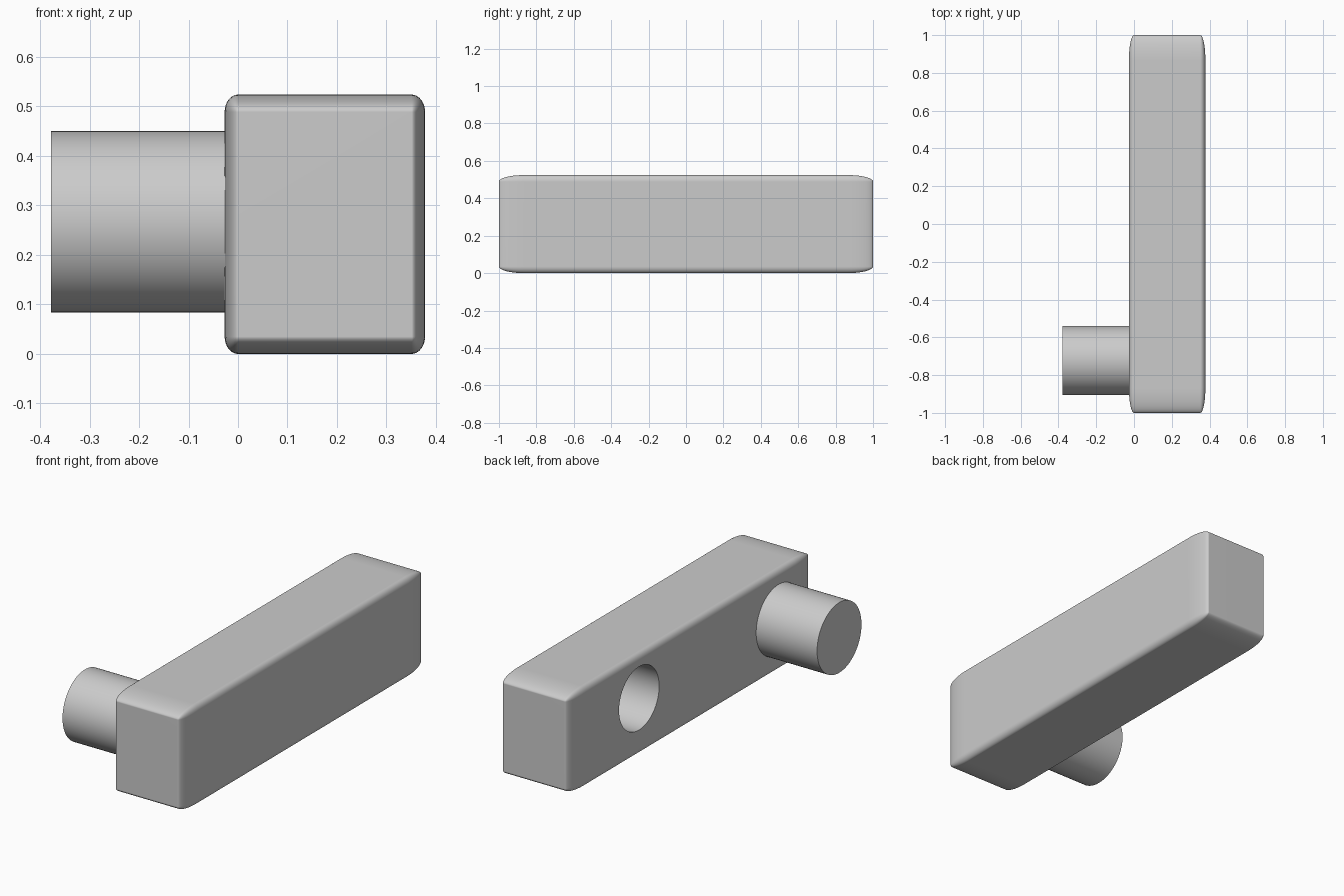
import bpy, bmesh, math
from mathutils import Matrix, Vector

default = bpy.data.objects.get("Cube")
if default:
    bpy.data.objects.remove(default, do_unlink=True)

grey = bpy.data.materials.new("light grey")
grey.use_nodes = True
colour = (0.6, 0.6, 0.6, 1.0)
grey.diffuse_color = colour
grey.node_tree.nodes["Principled BSDF"].inputs["Base Color"].default_value = colour


def make_object(name, bm):
    mesh = bpy.data.meshes.new(name)
    bm.to_mesh(mesh)
    bm.free()
    mesh.materials.append(grey)
    obj = bpy.data.objects.new(name, mesh)
    bpy.context.collection.objects.link(obj)
    return obj


def select(obj):
    bpy.ops.object.select_all(action='DESELECT')
    obj.select_set(True)
    bpy.context.view_layer.objects.active = obj


def cylinder_x(name, x0, x1, y, z, radius):
    """Capped cylinder lying along the x axis."""
    bm = bmesh.new()
    place = Matrix.Translation(((x0 + x1) / 2, y, z)) @ Matrix.Rotation(math.pi / 2, 4, 'Y')
    bmesh.ops.create_cone(bm, cap_ends=True, segments=64, radius1=radius,
                          radius2=radius, depth=x1 - x0, matrix=place)
    return make_object(name, bm)


# Rounded bar: a bevelled unit cube stretched to size, so the rounding stretches too
bm = bmesh.new()
bmesh.ops.create_cube(bm, size=1)
bmesh.ops.bevel(bm, geom=bm.edges[:], offset=0.067, segments=10,
                profile=0.5, affect='EDGES', clamp_overlap=True)
bmesh.ops.scale(bm, vec=Vector((0.405, 2.0, 0.524)), verts=bm.verts)
bmesh.ops.translate(bm, vec=Vector((0.1755, 0, 0.262)), verts=bm.verts)
bar = make_object("bar", bm)

# Blind round socket in the side of the bar
cutter = cylinder_x("socket_cutter", -0.2, 0.31, 0.425, 0.295, 0.165)
cutter.hide_render = True
cut = bar.modifiers.new("socket", 'BOOLEAN')
cut.operation = 'DIFFERENCE'
cut.solver = 'EXACT'
cut.object = cutter
select(bar)
bpy.ops.object.modifier_apply(modifier=cut.name)
bpy.data.objects.remove(cutter, do_unlink=True)

# Round peg on the same side, sunk slightly into the bar
peg = cylinder_x("peg", -0.378, 0.0, -0.722, 0.267, 0.183)

for obj in (bar, peg):
    select(obj)
    bpy.ops.object.shade_smooth_by_angle(angle=math.radians(60))
weighted = bar.modifiers.new("flat_faces", 'WEIGHTED_NORMAL')
weighted.keep_sharp = True
